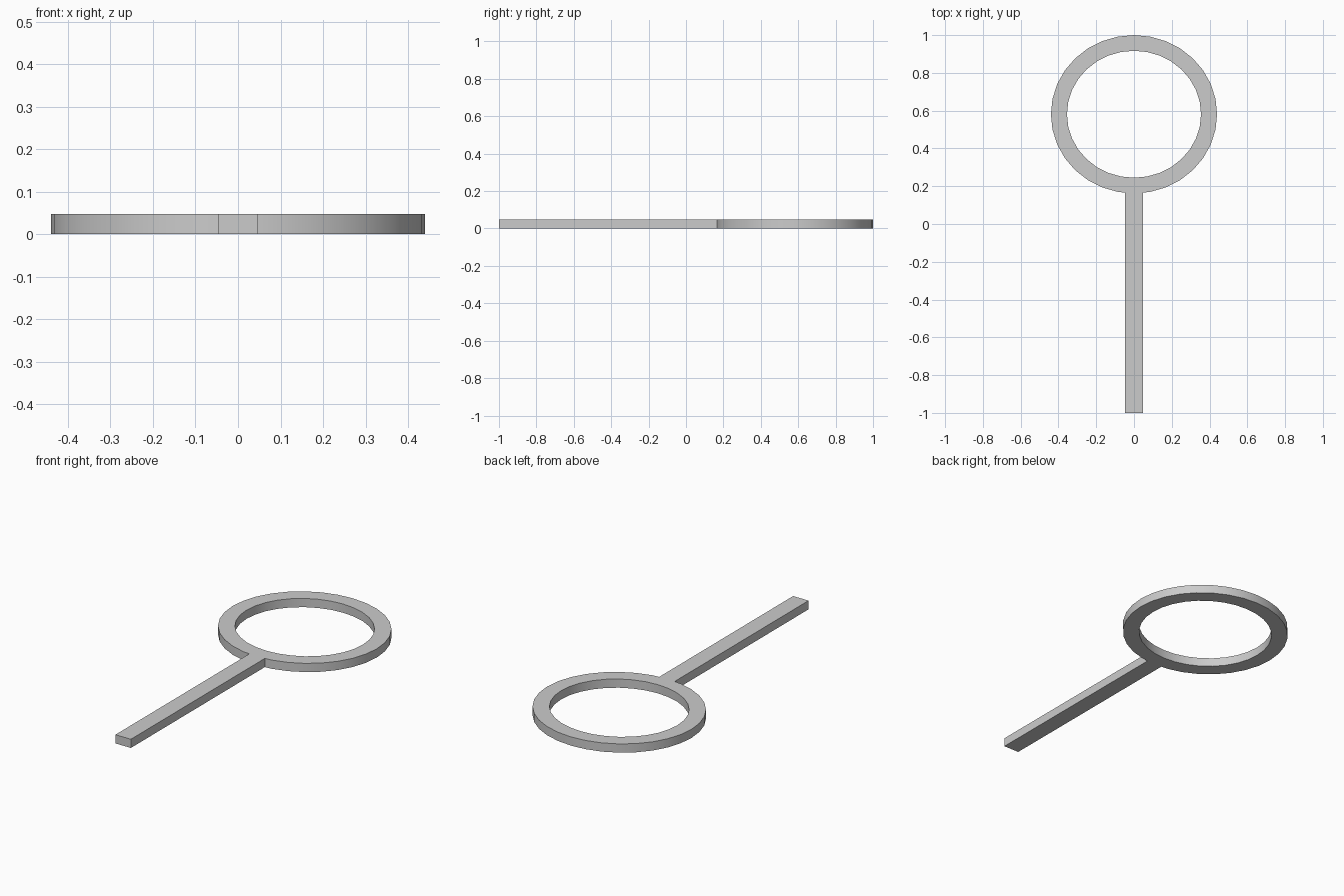
import bpy, bmesh, math

cube = bpy.data.objects.get("Cube")
if cube:
    bpy.data.objects.remove(cube, do_unlink=True)

HEIGHT = 0.048
SEGMENTS = 32
CENTER_Y, OUTER, INNER = 0.581, (0.44, 0.419), (0.355, 0.336)
HALF_WIDTH = 0.047

grey = bpy.data.materials.new("plain grey")
grey.use_nodes = True
color = (0.6, 0.6, 0.6, 1)
grey.diffuse_color = color
grey.node_tree.nodes["Principled BSDF"].inputs["Base Color"].default_value = color


def make_object(name, bm):
    bmesh.ops.recalc_face_normals(bm, faces=bm.faces)
    mesh = bpy.data.meshes.new(name)
    bm.to_mesh(mesh)
    bm.free()
    mesh.materials.append(grey)
    obj = bpy.data.objects.new(name, mesh)
    bpy.context.collection.objects.link(obj)
    return obj


def ellipse(radii):
    angles = [2 * math.pi * i / SEGMENTS for i in range(SEGMENTS)]
    return [(radii[0] * math.cos(a), CENTER_Y + radii[1] * math.sin(a)) for a in angles]


# Flat oval ring: four loops joined into a rectangular section
bm = bmesh.new()
loops = [[bm.verts.new((x, y, z)) for x, y in ellipse(radii)]
         for radii, z in ((OUTER, 0), (OUTER, HEIGHT), (INNER, HEIGHT), (INNER, 0))]
for k in range(4):
    a, b = loops[k], loops[(k + 1) % 4]
    for i in range(SEGMENTS):
        j = (i + 1) % SEGMENTS
        bm.faces.new((a[i], a[j], b[j], b[i]))
ring = make_object("ring", bm)
bpy.ops.object.select_all(action="DESELECT")
ring.select_set(True)
bpy.context.view_layer.objects.active = ring
bpy.ops.object.shade_smooth_by_angle(angle=math.radians(35))

# Straight handle whose end follows the facets of the ring
step = 2 * math.pi / SEGMENTS
bottom = CENTER_Y - OUTER[1]
rise = OUTER[1] * (1 - math.cos(step)) * HALF_WIDTH / (OUTER[0] * math.sin(step))
profile = [(-HALF_WIDTH, -1), (HALF_WIDTH, -1), (HALF_WIDTH, bottom + rise),
           (0, bottom), (-HALF_WIDTH, bottom + rise)]
bm = bmesh.new()
base = bm.faces.new([bm.verts.new((x, y, 0)) for x, y in profile])
top = bmesh.ops.extrude_face_region(bm, geom=[base], use_keep_orig=True)["geom"]
bmesh.ops.translate(bm, vec=(0, 0, HEIGHT),
                    verts=[v for v in top if isinstance(v, bmesh.types.BMVert)])
make_object("handle", bm)
